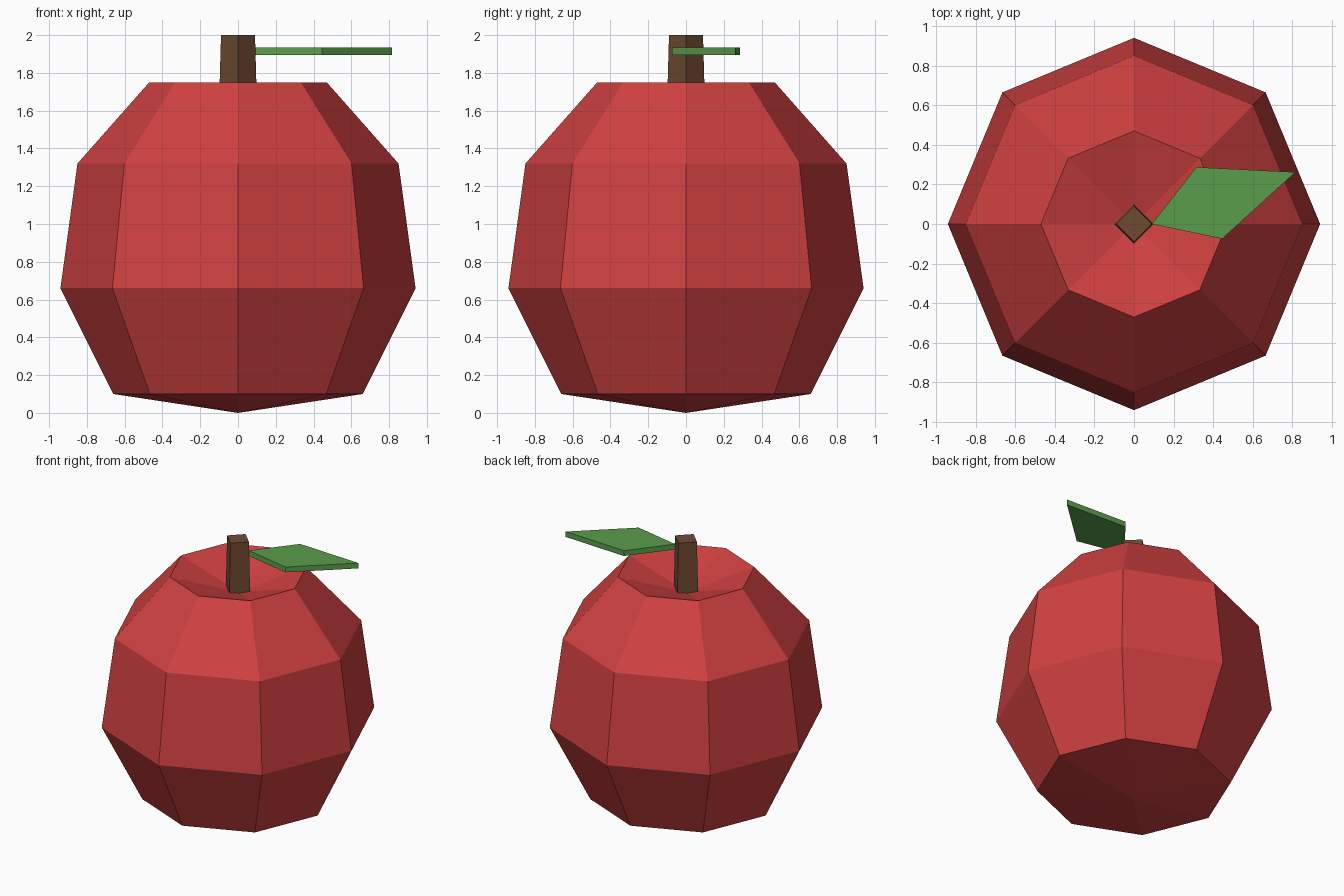
import bpy, bmesh
from math import cos, sin, pi

cube = bpy.data.objects.get("Cube")
if cube:
    bpy.data.objects.remove(cube, do_unlink=True)


def material(name, colour):
    mat = bpy.data.materials.new(name)
    mat.use_nodes = True
    mat.diffuse_color = (*colour, 1)
    mat.node_tree.nodes["Principled BSDF"].inputs["Base Color"].default_value = (*colour, 1)
    return mat


def finish(name, bm, mat):
    bmesh.ops.recalc_face_normals(bm, faces=bm.faces[:])
    mesh = bpy.data.meshes.new(name)
    bm.to_mesh(mesh)
    bm.free()
    mesh.materials.append(mat)
    obj = bpy.data.objects.new(name, mesh)
    bpy.context.collection.objects.link(obj)
    return obj


def lathe(name, profile, sides, mat):
    """Faceted solid from (radius, height) rings; zero radius is a pole."""
    bm = bmesh.new()
    rings = []
    for r, z in profile:
        if r == 0:
            rings.append([bm.verts.new((0, 0, z))] * sides)
        else:
            angles = [2 * pi * i / sides for i in range(sides)]
            rings.append([bm.verts.new((r * cos(a), r * sin(a), z)) for a in angles])
    for low, high in zip(rings, rings[1:]):
        for i in range(sides):
            j = (i + 1) % sides
            corners = dict.fromkeys((low[i], low[j], high[j], high[i]))
            bm.faces.new(list(corners))
    return finish(name, bm, mat)


def slab(name, outline, bottom, thickness, mat):
    """Flat outline extruded upward."""
    bm = bmesh.new()
    face = bm.faces.new([bm.verts.new((x, y, bottom)) for x, y in outline])
    top = bmesh.ops.extrude_face_region(bm, geom=[face])["geom"]
    moved = [v for v in top if isinstance(v, bmesh.types.BMVert)]
    bmesh.ops.translate(bm, verts=moved, vec=(0, 0, thickness))
    return finish(name, bm, mat)


red = material("apple red", (0.63, 0.052, 0.052))
brown = material("stem brown", (0.16, 0.068, 0.032))
green = material("leaf green", (0.105, 0.34, 0.07))

# Eight-sided fruit with a sunken top
lathe("fruit", [(0, 0), (0.66, 0.1), (0.94, 0.66), (0.85, 1.32),
                (0.47, 1.75), (0, 1.6)], 8, red)

# Tapered four-sided stem
stem = lathe("stem", [(0, 1.58), (0.102, 1.58), (0.09, 2), (0, 2)], 4, brown)
bm = bmesh.new()
bm.from_mesh(stem.data)
bmesh.ops.dissolve_limit(bm, angle_limit=0.01, verts=bm.verts[:], edges=bm.edges[:])
bm.to_mesh(stem.data)
bm.free()

# Single leaf held out from the stem
slab("leaf", [(0.09, 0), (0.445, -0.075), (0.815, 0.262), (0.315, 0.287)],
     1.895, 0.04, green)
